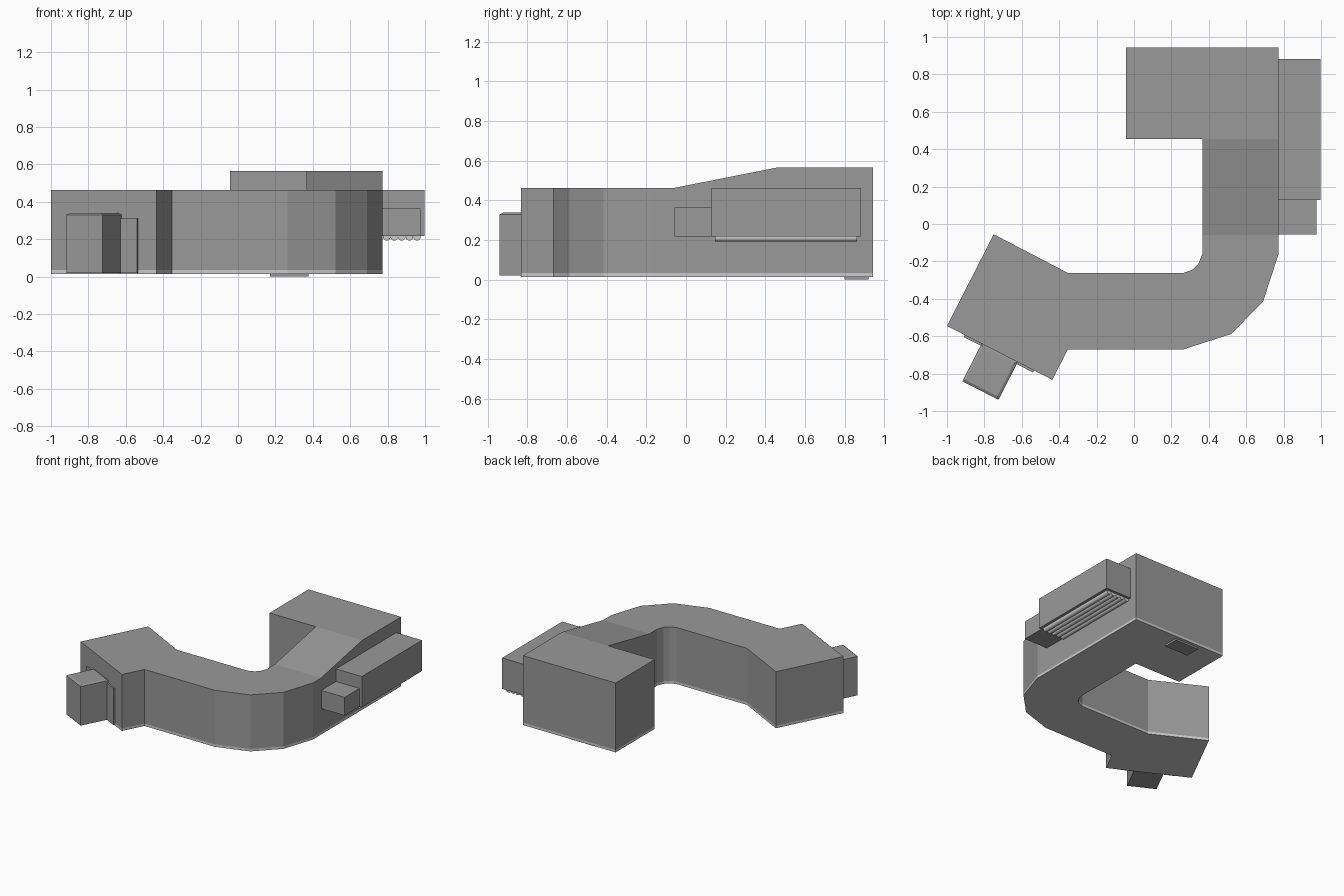
import bpy, bmesh, math
from mathutils import Matrix, Vector

if "Cube" in bpy.data.objects:
    bpy.data.objects.remove(bpy.data.objects["Cube"])


def material(name, shade):
    m = bpy.data.materials.new(name)
    m.diffuse_color = (shade, shade, shade, 1)
    m.use_nodes = True
    m.node_tree.nodes["Principled BSDF"].inputs["Base Color"].default_value = m.diffuse_color
    return m


dark = material("dark_grey", 0.32)
light = material("light_grey", 0.8)


def finish(bm, name, mat=dark):
    bmesh.ops.recalc_face_normals(bm, faces=bm.faces)
    me = bpy.data.meshes.new(name)
    bm.to_mesh(me)
    bm.free()
    ob = bpy.data.objects.new(name, me)
    bpy.context.collection.objects.link(ob)
    me.materials.append(mat)
    return ob


def solid(name, roofs, bottom, mat=dark):
    """Closed solid from adjoining roof polygons dropped to a flat bottom."""
    bm = bmesh.new()
    for roof in roofs:
        bm.faces.new([bm.verts.new(p) for p in roof])
    bmesh.ops.remove_doubles(bm, verts=bm.verts, dist=0.0005)
    ext = bmesh.ops.extrude_face_region(bm, geom=bm.faces[:], use_keep_orig=True)
    for v in ext["geom"]:
        if isinstance(v, bmesh.types.BMVert):
            v.co.z = bottom
    return finish(bm, name, mat)


def box(name, x, y, z, frame=Matrix(), mat=dark, top_inset=0):
    bm = bmesh.new()
    bmesh.ops.create_cube(bm, size=1)
    for v in bm.verts:
        s = [c + 0.5 for c in v.co]
        co = Vector([a + (b - a) * t for (a, b), t in zip((x, y, z), s)])
        if s[2] > 0.5:
            co.x += top_inset * (1 - 2 * s[0])
            co.y += top_inset * (1 - 2 * s[1])
        v.co = frame @ co
    return finish(bm, name, mat)


# Footprint of the curved wing, with a kinked end block
wing = [(0.772, -0.06), (0.772, -0.163), (0.69, -0.415), (0.52, -0.588), (0.265, -0.67),
        (-0.353, -0.67), (-0.437, -0.833), (-1.0, -0.545), (-0.75, -0.055),
        (-0.353, -0.262), (0.265, -0.262), (0.315, -0.243), (0.345, -0.212),
        (0.365, -0.16), (0.365, -0.06)]
ramp = [(0.365, -0.06), (0.365, 0.455), (0.772, 0.455), (0.772, -0.06)]
head = [(-0.042, 0.455), (-0.042, 0.943), (0.772, 0.943), (0.772, 0.455), (0.365, 0.455)]
LOW, HIGH = 0.463, 0.565


def height(y):
    return LOW if y < 0.4 else HIGH


# Main body and the light plinth course below it
parts = (wing, ramp, head)
solid("main_building", [[(x, y, height(y)) for x, y in p] for p in parts], 0.034)
solid("plinth", [[(x, y, 0.034) for x, y in p] for p in parts], 0.014, light)

# Foot pad under the tall block
box("foot_pad", (0.17, 0.377), (0.80, 0.92), (0.0, 0.015))

# Side annex, its low extension, and pipes below
box("side_annex", (0.772, 0.998), (0.128, 0.883), (0.218, 0.463))
box("annex_extension", (0.772, 0.977), (-0.057, 0.128), (0.218, 0.363))
for i in range(5):
    bm = bmesh.new()
    bmesh.ops.create_cone(bm, cap_ends=True, segments=16, radius1=0.02, radius2=0.02, depth=0.715,
                          matrix=Matrix.Translation((0.795 + 0.0405 * i, 0.505, 0.212))
                          @ Matrix.Rotation(math.pi / 2, 4, 'X'))
    pipe = finish(bm, f"annex_pipe_{i + 1}", light)
    for p in pipe.data.polygons:
        p.use_smooth = len(p.vertices) == 4

# Entrance on the angled end wall: local x runs along the wall, -y points out
wall = Matrix.Translation((-1.0, -0.545, 0)) @ Matrix.Rotation(math.atan2(-0.288, 0.563), 4, 'Z')
box("entrance_panel", (0.107, 0.523), (-0.012, 0.01), (0.02, 0.31), wall)
box("entrance_porch", (0.208, 0.425), (-0.226, 0.0), (0.02, 0.33), wall)
box("porch_roof", (0.208, 0.425), (-0.226, 0.0), (0.33, 0.339), wall, top_inset=0.014)
